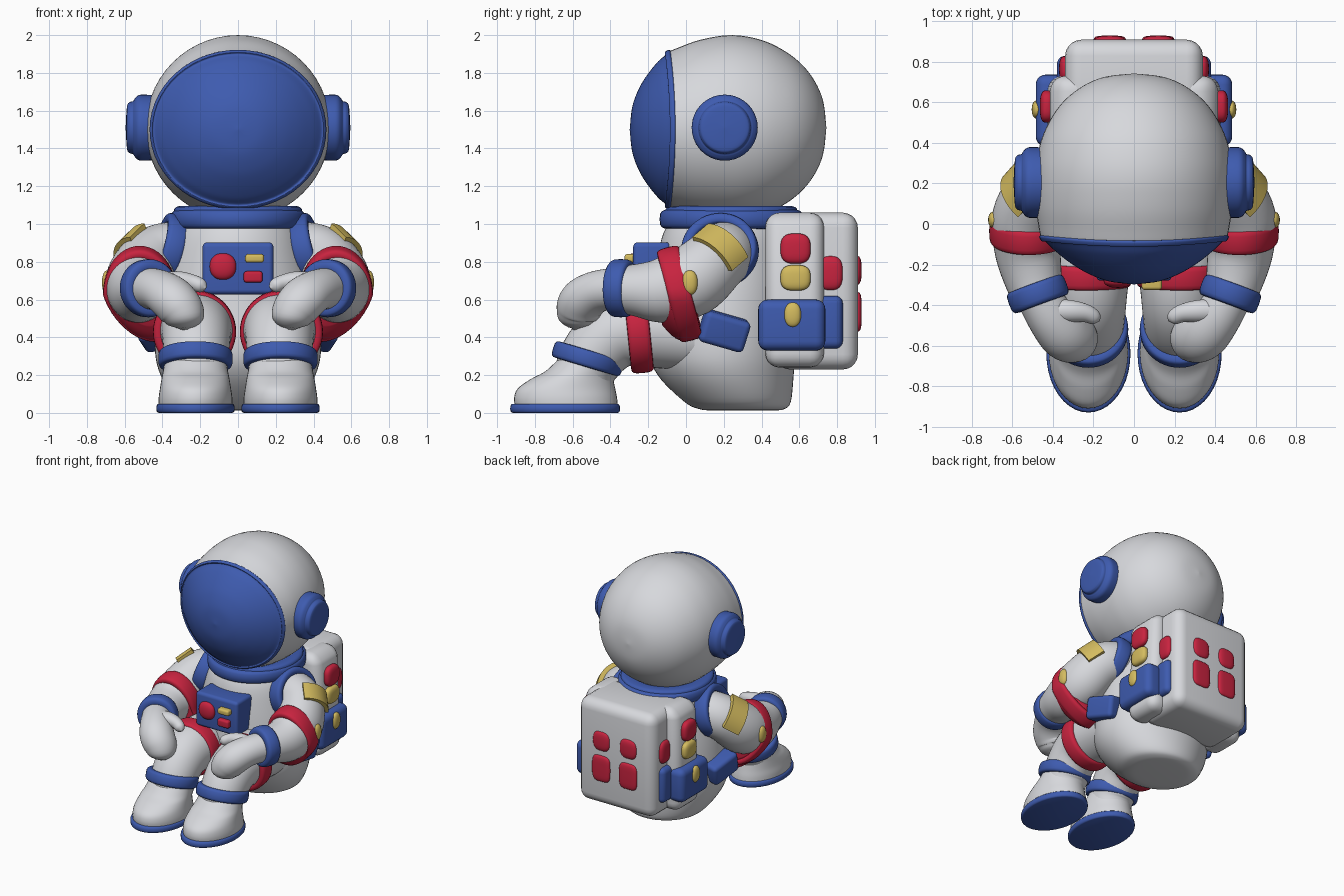
import bpy, bmesh, math
from mathutils import Vector, Matrix

if "Cube" in bpy.data.objects:
    bpy.data.objects.remove(bpy.data.objects["Cube"])


def material(name, rgb):
    m = bpy.data.materials.new(name)
    m.diffuse_color = (*rgb, 1)
    m.use_nodes = True
    m.node_tree.nodes["Principled BSDF"].inputs["Base Color"].default_value = m.diffuse_color
    return m


WHITE = material("suit_white", (0.68, 0.69, 0.72))
BLUE = material("trim_blue", (0.048, 0.105, 0.43))
RED = material("band_red", (0.58, 0.017, 0.05))
YELLOW = material("patch_yellow", (0.66, 0.50, 0.115))


def finish(name, bm, mat, mirror=False, angle=50):
    bmesh.ops.recalc_face_normals(bm, faces=bm.faces)
    me = bpy.data.meshes.new(name)
    bm.to_mesh(me)
    bm.free()
    me.materials.append(mat)
    me.polygons.foreach_set("use_smooth", [True] * len(me.polygons))
    me.set_sharp_from_angle(angle=math.radians(angle))
    ob = bpy.data.objects.new(name, me)
    bpy.context.collection.objects.link(ob)
    if mirror:
        mod = ob.modifiers.new("mirror", 'MIRROR')
        mod.use_mirror_merge = False
    return ob


def deform(ob, fn):
    for v in ob.data.vertices:
        v.co = fn(*v.co)


def catmull(p0, p1, p2, p3, t):
    return [0.5 * (2 * b + (c - a) * t + (2 * a - 5 * b + 4 * c - d) * t * t
                   + (3 * b - a - 3 * c + d) * t ** 3) for a, b, c, d in zip(p0, p1, p2, p3)]


def loft(name, secs, mat, axis=None, ref='Z', sub=5, n=40, mirror=False):
    """Smooth skin over (x, y, z, half width, half height) sections."""
    pts = []
    for i in range(len(secs) - 1):
        q = [secs[max(0, min(len(secs) - 1, i + k))] for k in (-1, 0, 1, 2)]
        pts += [catmull(*q, t / sub) for t in range(sub)]
    pts.append(list(secs[-1]))
    bm = bmesh.new()
    rings = []
    X, Y, Z = Vector((1, 0, 0)), Vector((0, 1, 0)), Vector((0, 0, 1))
    fixed = {'X': (Y, Z), 'Y': (X, Z), 'Z': (X, Y)}
    for i, p in enumerate(pts):
        if axis:
            U, V = fixed[axis]
        else:
            a, b = pts[max(i - 1, 0)], pts[min(i + 1, len(pts) - 1)]
            T = (Vector(b[:3]) - Vector(a[:3])).normalized()
            if ref == 'X':
                U, V = X, T.cross(X).normalized()
            else:
                U = T.cross(Z).normalized()
                V = U.cross(T)
        c, ra, rb = Vector(p[:3]), max(p[3], 0.002), max(p[4], 0.002)
        rings.append([bm.verts.new(c + U * ra * math.cos(2 * math.pi * k / n)
                                   + V * rb * math.sin(2 * math.pi * k / n)) for k in range(n)])
    for r0, r1 in zip(rings, rings[1:]):
        for k in range(n):
            bm.faces.new((r0[k], r0[(k + 1) % n], r1[(k + 1) % n], r1[k]))
    bm.faces.new(rings[0])
    bm.faces.new(rings[-1])
    return finish(name, bm, mat, mirror)


def spow(v, e):
    return math.copysign(abs(v) ** e, v)


def band(name, centre, normal, a, b, t, w, mat, mirror=False, n=48, m=16):
    """Rounded ring; a = sideways radius, b = upright radius, t = thickness, w = half width."""
    N = Vector(normal).normalized()
    if abs(N.z) < 0.8:
        U = N.cross(Vector((0, 0, 1))).normalized()
        V = U.cross(N)
    else:
        V = N.cross(Vector((1, 0, 0))).normalized()
        U = V.cross(N)
    bm = bmesh.new()
    g = []
    for i in range(n):
        f = 2 * math.pi * i / n
        row = []
        for j in range(m):
            h = 2 * math.pi * j / m
            c, s = spow(math.cos(h), 0.6) * t, spow(math.sin(h), 0.6) * w
            row.append(bm.verts.new(Vector(centre) + U * (a + c) * math.cos(f)
                                    + V * (b + c) * math.sin(f) + N * s))
        g.append(row)
    for i in range(n):
        for j in range(m):
            i2, j2 = (i + 1) % n, (j + 1) % m
            bm.faces.new((g[i][j], g[i2][j], g[i2][j2], g[i][j2]))
    return finish(name, bm, mat, mirror)


def box(name, centre, size, mat, bev=0.03, rot=(0, 0, 0), mirror=False):
    bm = bmesh.new()
    bmesh.ops.create_cube(bm, size=1, matrix=Matrix.Diagonal((*size, 1)))
    bmesh.ops.bevel(bm, geom=bm.edges[:], offset=bev, segments=5, profile=0.5, affect='EDGES')
    R = Matrix.Rotation(rot[2], 4, 'Z') @ Matrix.Rotation(rot[1], 4, 'Y') @ Matrix.Rotation(rot[0], 4, 'X')
    bm.transform(Matrix.Translation(centre) @ R)
    return finish(name, bm, mat, mirror)


def button(name, centre, radii, mat, e=0.7, mirror=False):
    """Soft pill: a sphere squared off slightly."""
    bm = bmesh.new()
    bmesh.ops.create_uvsphere(bm, u_segments=32, v_segments=16, radius=1)
    for v in bm.verts:
        v.co = Vector([centre[k] + spow(v.co[k], e) * radii[k] for k in range(3)])
    return finish(name, bm, mat, mirror)


def bow(x, y, z):
    """Bends the visor rim forward at the top and bottom."""
    w = min(1, max(0, (0.15 - y) / 0.2))
    return x, y - 0.028 * w * ((z - 1.5) / 0.42) ** 2, z


# Helmet, visor and ear caps
deform(loft("helmet", [(0, y, z, a, b) for y, z, a, b in (
    (-0.06, 1.50, 0.462, 0.415), (-0.02, 1.50, 0.47, 0.432), (0.08, 1.505, 0.485, 0.468),
    (0.20, 1.51, 0.489, 0.488), (0.32, 1.51, 0.48, 0.483), (0.45, 1.51, 0.445, 0.445),
    (0.58, 1.51, 0.37, 0.365), (0.67, 1.51, 0.27, 0.265), (0.725, 1.51, 0.15, 0.145),
    (0.743, 1.51, 0, 0))], WHITE, axis='Y', n=56), bow)
deform(loft("visor", [(0, y, 1.50, a, b) for y, a, b in (
    (-0.055, 0.462, 0.418), (-0.065, 0.468, 0.422), (-0.085, 0.456, 0.41), (-0.083, 0.442, 0.396),
    (-0.128, 0.395, 0.36), (-0.19, 0.318, 0.292), (-0.243, 0.23, 0.215), (-0.283, 0.125, 0.117),
    (-0.298, 0, 0))], BLUE, axis='Y', n=56), bow)
loft("ear_cap", [(x, 0.205, 1.51, r, r) for x, r in (
    (0.42, 0.17), (0.50, 0.175), (0.53, 0.17), (0.548, 0.152), (0.556, 0.14), (0.575, 0.134),
    (0.588, 0.11), (0.595, 0))], BLUE, axis='X', mirror=True)

# Torso and collar
loft("torso", [(0, (f + k) / 2, z, a, (k - f) / 2) for z, f, k, a in (
    (0.012, 0.15, 0.46, 0.15), (0.02, 0.07, 0.52, 0.24), (0.06, -0.01, 0.555, 0.32),
    (0.2, -0.15, 0.57, 0.41), (0.35, -0.20, 0.58, 0.44), (0.6, -0.18, 0.58, 0.42),
    (0.8, -0.155, 0.57, 0.38), (0.95, -0.12, 0.56, 0.34), (1.05, -0.06, 0.53, 0.28))],
    WHITE, axis='Z', n=56)
band("collar", (0, 0.24, 1.025), (0, 0, 1), 0.29, 0.315, 0.065, 0.052, BLUE)
band("collar_lip", (0, 0.24, 1.06), (0, 0, 1), 0.28, 0.29, 0.06, 0.036, BLUE)

# Chest control panel
box("control_panel", (0, -0.18, 0.765), (0.375, 0.2, 0.275), BLUE, 0.025)
button("panel_dial", (-0.08, -0.28, 0.775), (0.07, 0.035, 0.07), RED, 0.9)
box("panel_yellow_key", (0.088, -0.29, 0.818), (0.10, 0.07, 0.045), YELLOW, 0.015)
box("panel_red_key", (0.08, -0.285, 0.72), (0.10, 0.06, 0.06), RED, 0.015)

# Arms and hands
loft("arm", [(0.28, 0.22, 0.86, 0.15, 0.15), (0.37, 0.20, 0.845, 0.165, 0.165),
             (0.46, 0.15, 0.80, 0.17, 0.175), (0.52, 0.03, 0.70, 0.18, 0.19),
             (0.525, -0.12, 0.65, 0.165, 0.175), (0.50, -0.26, 0.65, 0.145, 0.14),
             (0.47, -0.38, 0.66, 0.12, 0.12)], WHITE, mirror=True)
loft("hand", [(0.48, -0.34, 0.66, 0.11, 0.11), (0.41, -0.46, 0.645, 0.118, 0.11),
              (0.345, -0.54, 0.60, 0.128, 0.118), (0.295, -0.565, 0.535, 0.122, 0.115),
              (0.28, -0.57, 0.475, 0.09, 0.09), (0.278, -0.57, 0.43, 0, 0)], WHITE, mirror=True)
loft("thumb", [(0.42, -0.43, 0.68, 0.06, 0.06), (0.32, -0.43, 0.70, 0.055, 0.05),
               (0.24, -0.44, 0.69, 0.045, 0.042), (0.19, -0.465, 0.67, 0.034, 0.034),
               (0.17, -0.48, 0.66, 0, 0)], WHITE, mirror=True)
band("shoulder_ring", (0.37, 0.18, 0.86), (0.9, -0.15, 0.25), 0.175, 0.168, 0.03, 0.055, BLUE, True)
band("wrist_cuff", (0.475, -0.345, 0.66), (-0.33, -0.9, 0.02), 0.115, 0.118, 0.036, 0.055, BLUE, True)
button("elbow_stud", (0.69, 0.02, 0.69), (0.03, 0.042, 0.065), YELLOW, 0.9, True)


# Red sleeve with a filled drooping underside
def droop(x, y, z):
    d = max(0, 0.62 - z)
    return x - 0.33 * d, y, z


deform(band("sleeve_band", (0.52, -0.035, 0.63), (0, 1, 0.26), 0.165, 0.225, 0.03, 0.062, RED, True), droop)
deform(loft("sleeve_underside", [(0.52, -0.035 + t, 0.61 + 0.26 * t, a, b) for t, a, b in (
    (-0.12, 0.10, 0.12), (-0.085, 0.15, 0.185), (-0.04, 0.18, 0.225), (0.03, 0.18, 0.22),
    (0.07, 0.14, 0.17))], RED, mirror=True), droop)

# Yellow patch curved over the upper arm
T = Vector((0.56, -0.63, -0.54)).normalized()
D = Vector((0.7, 0.32, 0.64))
D = (D - T * D.dot(T)).normalized()
W = T.cross(D)
bm = bmesh.new()
patch = [[bm.verts.new(Vector((0.458, 0.15, 0.80)) + T * s * 0.068 + r *
          (D * math.cos(k * 0.1) + W * math.sin(k * 0.1))) for r in (0.15, 0.198) for s in (-1, 1)]
         for k in range(-8, 9)]
for p, q in zip(patch, patch[1:]):
    for i, j in ((0, 1), (1, 3), (3, 2), (2, 0)):
        bm.faces.new((p[i], p[j], q[j], q[i]))
for p in (patch[0], patch[-1]):
    bm.faces.new((p[0], p[1], p[3], p[2]))
finish("shoulder_patch", bm, YELLOW, True)

# Legs and boots
loft("leg", [(0.22, y, z, r, r) for y, z, r in (
    (0.05, 0.42, 0.20), (-0.2, 0.44, 0.20), (-0.36, 0.42, 0.185), (-0.465, 0.34, 0.175),
    (-0.525, 0.24, 0.165), (-0.54, 0.15, 0.15))], WHITE, ref='X', mirror=True)
band("thigh_band", (0.23, -0.25, 0.43), (0, 1, 0.1), 0.19, 0.19, 0.03, 0.06, RED, True)
band("ankle_cuff", (0.225, -0.52, 0.287), (0, 0.3, 1), 0.165, 0.16, 0.032, 0.045, BLUE, True)
loft("boot", [(0.225, (f + k) / 2, z, a, (k - f) / 2) for z, f, k, a in (
    (0.03, -0.905, -0.36, 0.195), (0.08, -0.91, -0.365, 0.195), (0.13, -0.89, -0.375, 0.188),
    (0.18, -0.82, -0.385, 0.18), (0.22, -0.745, -0.39, 0.172), (0.28, -0.68, -0.38, 0.16))],
    WHITE, axis='Z', mirror=True)
loft("boot_sole", [(0.225, -0.64, z, a, a + 0.083) for z, a in (
    (0, 0.195), (0.008, 0.206), (0.035, 0.207), (0.048, 0.198))], BLUE, axis='Z', sub=2, mirror=True)

# Hip pouch
box("hip_pouch", (0.455, 0.20, 0.435), (0.13, 0.25, 0.17), BLUE, 0.03,
    (math.radians(-16), math.radians(10), math.radians(8)), True)

# Backpack with side pods and pouches
box("backpack", (0, 0.69, 0.645), (0.68, 0.44, 0.83), WHITE, 0.08)
deform(box("backpack_side_pod", (0.34, 0.575, 0.65), (0.19, 0.31, 0.82), WHITE, 0.075, mirror=True),
       lambda x, y, z: (x * (1 - max(0, z - 0.93) * 0.9), y, z))
box("side_pouch", (0.405, 0.56, 0.465), (0.16, 0.355, 0.27), BLUE, 0.05, mirror=True)
box("rear_pouch", (0.335, 0.76, 0.48), (0.09, 0.14, 0.28), BLUE, 0.04, mirror=True)
button("pod_red_light", (0.43, 0.58, 0.87), (0.035, 0.08, 0.08), RED, mirror=True)
button("pod_yellow_light", (0.43, 0.58, 0.715), (0.035, 0.08, 0.068), YELLOW, mirror=True)
button("pouch_stud", (0.48, 0.565, 0.52), (0.025, 0.045, 0.065), YELLOW, 0.9, True)
button("pack_side_light", (0.335, 0.765, 0.74), (0.035, 0.065, 0.09), RED, mirror=True)
button("pack_upper_light", (0.12, 0.90, 0.755), (0.075, 0.03, 0.078), RED, mirror=True)
button("pack_lower_light", (0.12, 0.90, 0.535), (0.08, 0.03, 0.105), RED, 0.5, True)
